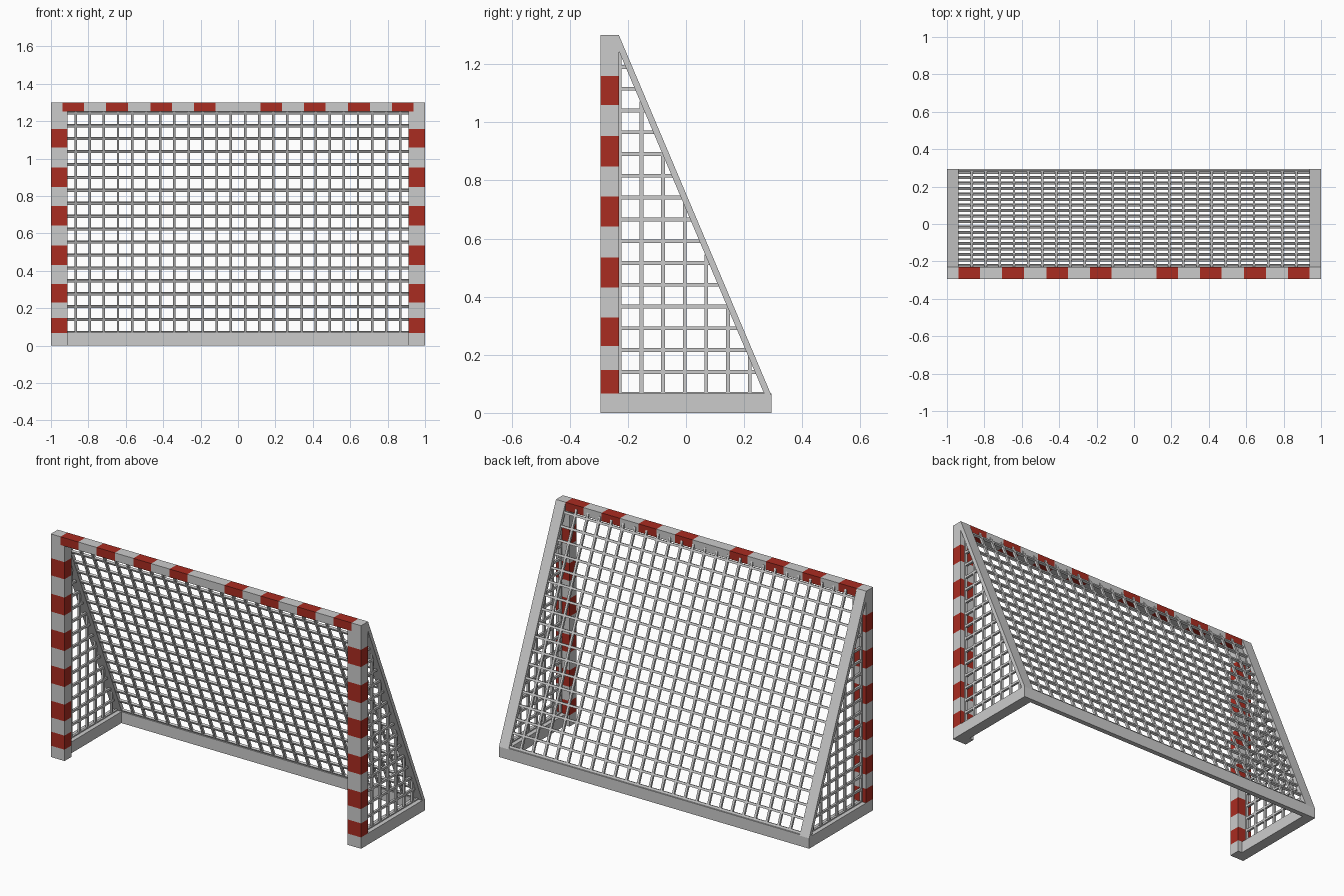
import bpy, bmesh
from math import atan2
from mathutils import Matrix, Vector

if "Cube" in bpy.data.objects:
    bpy.data.objects.remove(bpy.data.objects["Cube"])

red = bpy.data.materials.new("red_paint")
red.diffuse_color = (0.40, 0.025, 0.015, 1)
red.use_nodes = True
red.node_tree.nodes["Principled BSDF"].inputs["Base Color"].default_value = red.diffuse_color

Y0, Y1, YB, H = -0.295, -0.231, 0.294, 1.30   # front, post back, rear, height
BASE = 0.066                                  # rail height
R = 0.0065                                    # half strand thickness
STEP = 0.0755                                 # mesh spacing


def finish(name, bm, mat=None):
    bmesh.ops.recalc_face_normals(bm, faces=bm.faces)
    me = bpy.data.meshes.new(name)
    bm.to_mesh(me)
    bm.free()
    ob = bpy.data.objects.new(name, me)
    bpy.context.collection.objects.link(ob)
    if mat:
        me.materials.append(mat)
    return ob


def add_box(bm, lo, hi, rot=Matrix.Identity(4)):
    lo, hi = Vector(lo), Vector(hi)
    m = Matrix.Translation((lo + hi) / 2) @ rot @ Matrix.Diagonal((*(hi - lo), 1))
    bmesh.ops.create_cube(bm, size=1, matrix=m)


def boxes(name, items, mat=None):
    bm = bmesh.new()
    for lo, hi in items:
        add_box(bm, lo, hi)
    return finish(name, bm, mat)


def gaps(bands, start, end):
    # spans between the red bands
    edges = [start] + [v for b in bands for v in b] + [end]
    return [(a, b) for a, b in zip(edges[::2], edges[1::2]) if b - a > 1e-4]


def side_y(z, top=1.245, rear=0.269):
    # inner edge of the sloping bar at height z
    return Y1 + (rear - Y1) * (top - z) / (top - BASE)


post_bands = [(0.066, 0.148), (0.231, 0.328), (0.431, 0.534),
              (0.641, 0.745), (0.848, 0.952), (1.059, 1.159)]
right_bands = [(0.12, 0.234), (0.353, 0.468), (0.588, 0.705), (0.823, 0.938)]
bar_bands = [(-b, -a) for a, b in reversed(right_bands)] + right_bands

# crossbar with red bands
for name, spans, mat in (("crossbar_grey", gaps(bar_bands, -0.938, 0.938), None),
                         ("crossbar_red", bar_bands, red)):
    boxes(name, [((a, Y0, 1.252), (b, Y1, H)) for a, b in spans], mat)

for side, s in (("left", -1), ("right", 1)):
    def xs(a, b):
        return sorted((s * a, s * b))

    # banded front post and its top corner
    p, q = xs(0.912, 1.0)
    c, d = xs(0.938, 1.0)
    boxes(side + "_post_red", [((p, Y0, a), (q, Y1, b)) for a, b in post_bands], red)
    boxes(side + "_post_grey",
          [((p, Y0, a), (q, Y1, b)) for a, b in gaps(post_bands, 0, 1.252)]
          + [((c, Y0, 1.252), (d, Y1, H))])

    # side frame: ground rail and sloping bar from one profile
    bm = bmesh.new()
    prof = [(Y1, 0), (YB, 0), (YB, 0.06), (Y1, H), (Y1, 1.245), (0.269, BASE), (Y1, BASE)]
    f = bm.faces.new([bm.verts.new((c, y, z)) for y, z in prof])
    ext = bmesh.ops.extrude_face_region(bm, geom=[f])
    bmesh.ops.translate(bm, vec=(d - c, 0, 0),
                        verts=[g for g in ext["geom"] if isinstance(g, bmesh.types.BMVert)])
    finish(side + "_side_frame", bm)

    # side net
    u, v = xs(0.969 - R, 0.969 + R)
    strands = []
    for k in range(16):
        z = BASE + k * STEP * 0.993
        strands.append(((u, Y1, z - R), (v, side_y(z) + 0.008, z + R)))
    for k in range(7):
        y = Y1 + 0.003 + k * 0.0745
        top = BASE + (1.245 - BASE) * (0.269 - y) / (0.269 - Y1)
        strands.append(((u, y - R, BASE - 0.01), (v, y + R, top + 0.01)))
    boxes(side + "_net", strands)

# rear ground rail
boxes("rear_rail", [((-0.938, 0.266, 0), (0.938, YB, BASE))])

# sloping rear net, set in the middle of the side bars
bm = bmesh.new()
low, high = Vector((0, 0.28, BASE)), Vector((0, Y1 - 0.004, 1.275))
run = high - low
tilt = Matrix.Rotation(atan2(-run.y, run.z), 4, 'X')
mid, half = (low + high) / 2, run.length / 2
for k in range(-12, 12):
    x = (k + 0.5) * STEP
    add_box(bm, (x - R, mid.y - R, mid.z - half), (x + R, mid.y + R, mid.z + half), tilt)
for k in range(18):
    p = low + run * ((0.070 + k * 0.0691 - low.z) / run.z)
    add_box(bm, (-0.945, p.y - R, p.z - R), (0.945, p.y + R, p.z + R), tilt)
finish("rear_net", bm)
